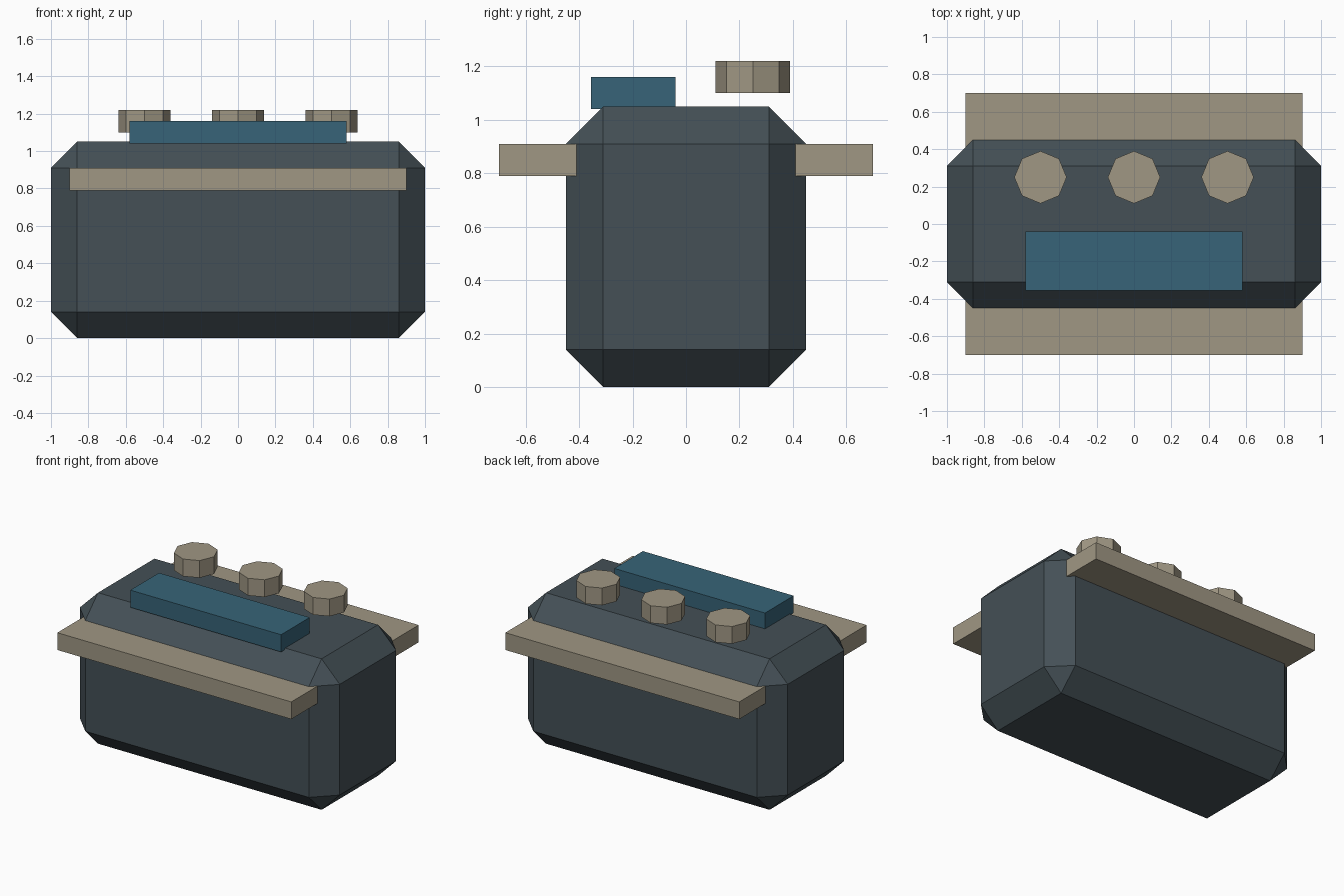
import bpy

if "Cube" in bpy.data.objects:
    bpy.data.objects.remove(bpy.data.objects["Cube"])


def material(name, rgb):
    m = bpy.data.materials.new(name)
    m.diffuse_color = (*rgb, 1)
    m.use_nodes = True
    m.node_tree.nodes["Principled BSDF"].inputs["Base Color"].default_value = m.diffuse_color
    return m


slate = material("slate", (0.058, 0.08, 0.093))
teal = material("teal", (0.038, 0.127, 0.188))
beige = material("beige", (0.35, 0.31, 0.23))


def box(name, low, high, mat):
    centre = [(a + b) / 2 for a, b in zip(low, high)]
    bpy.ops.mesh.primitive_cube_add(size=1, location=centre)
    ob = bpy.context.object
    ob.name = name
    ob.scale = [b - a for a, b in zip(low, high)]
    bpy.ops.object.transform_apply(location=False, rotation=False, scale=True)
    ob.data.materials.append(mat)
    return ob


# chamfered body
body = box("body", (-1, -0.45, 0), (1, 0.45, 1.05), slate)
bevel = body.modifiers.new("chamfer", 'BEVEL')
bevel.width = 0.14
bevel.segments = 1

# ledges along the front and back
box("front_ledge", (-0.9, -0.7, 0.79), (0.9, -0.4, 0.91), beige)
box("back_ledge", (-0.9, 0.4, 0.79), (0.9, 0.7, 0.91), beige)

# raised panel on top
box("top_panel", (-0.58, -0.355, 1.04), (0.58, -0.04, 1.16), teal)

# row of octagonal knobs
for i, x in enumerate((-0.5, 0, 0.5)):
    bpy.ops.mesh.primitive_cylinder_add(vertices=8, radius=0.14, depth=0.12,
                                        location=(x, 0.25, 1.16))
    knob = bpy.context.object
    knob.name = f"knob_{i + 1}"
    knob.data.materials.append(beige)
